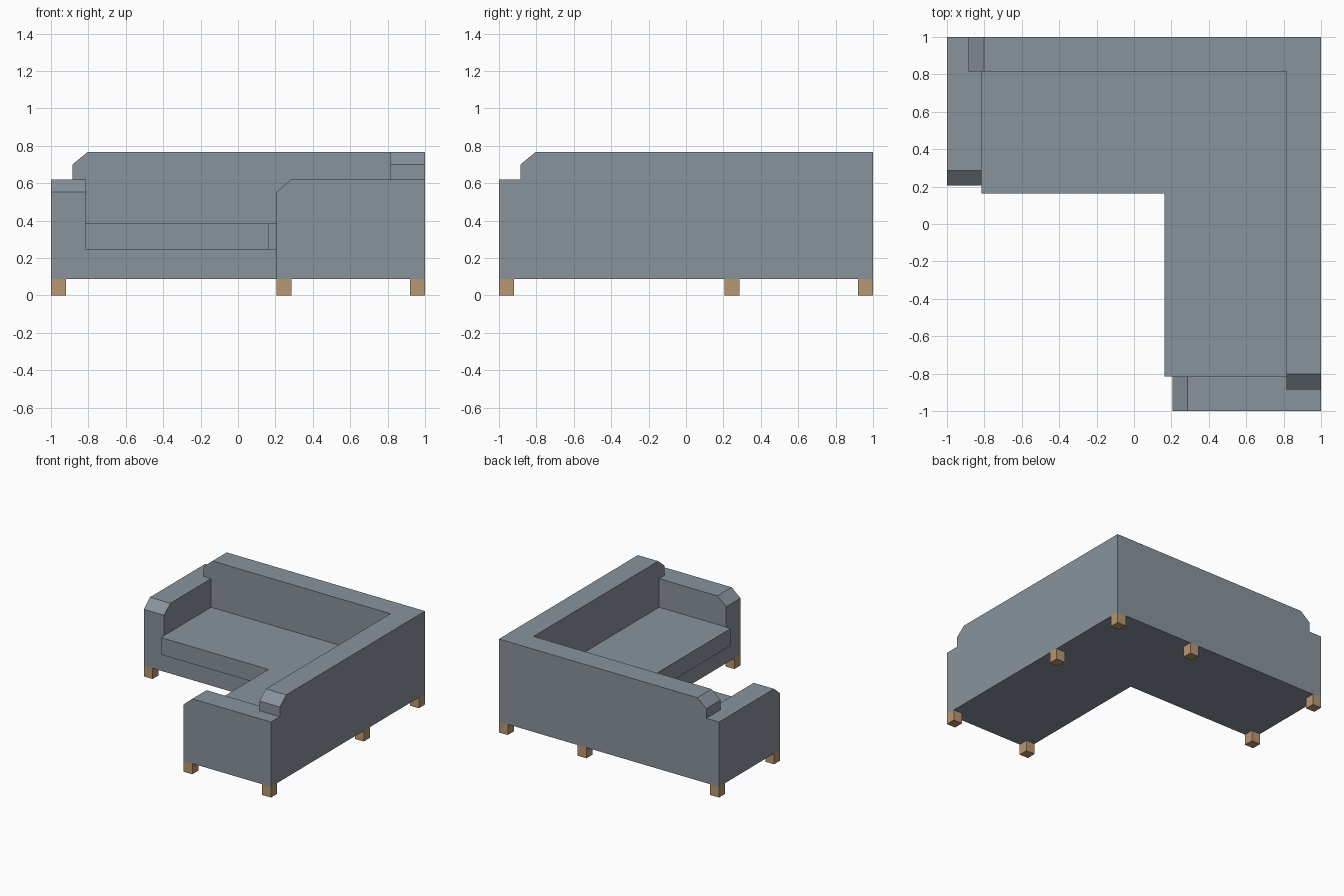
import bpy, bmesh

if "Cube" in bpy.data.objects:
    bpy.data.objects.remove(bpy.data.objects["Cube"])


def material(name, color):
    m = bpy.data.materials.new(name)
    m.diffuse_color = (*color, 1)
    m.use_nodes = True
    m.node_tree.nodes["Principled BSDF"].inputs["Base Color"].default_value = m.diffuse_color
    return m


fabric = material("grey_fabric", (0.25, 0.29, 0.335))
wood = material("light_wood", (0.48, 0.31, 0.165))


def prism(name, profile, lo, hi, place, mat):
    """Extrude a 2D profile from lo to hi; place(u, v, w) gives the 3D point."""
    bm = bmesh.new()
    ends = [[bm.verts.new(place(u, v, w)) for u, v in profile] for w in (lo, hi)]
    bm.faces.new(ends[0])
    bm.faces.new(ends[1])
    n = len(profile)
    for i in range(n):
        j = (i + 1) % n
        bm.faces.new((ends[0][i], ends[0][j], ends[1][j], ends[1][i]))
    bmesh.ops.recalc_face_normals(bm, faces=bm.faces)
    mesh = bpy.data.meshes.new(name)
    bm.to_mesh(mesh)
    bm.free()
    mesh.materials.append(mat)
    obj = bpy.data.objects.new(name, mesh)
    bpy.context.collection.objects.link(obj)
    return obj


def along_x(u, v, w):
    return (u, w, v)


def along_y(u, v, w):
    return (w, u, v)


def upright(u, v, w):
    return (u, v, w)


FLOOR, SEAT, TOP, ARM, BACK = 0.088, 0.245, 0.385, 0.62, 0.768
IN = 0.815       # inner side of arms and backs
EDGE = 0.205     # front edge of the base and arms
LEG = 0.08


def l_shape(front):
    return [(-IN, front), (front, front), (front, -IN),
            (IN, -IN), (IN, IN), (-IN, IN)]


# L-shaped base and overhanging seat cushion
prism("base", l_shape(EDGE), FLOOR, SEAT, upright, fabric)
prism("seat_cushion", l_shape(0.163), SEAT, TOP, upright, fabric)

# Low arms with a chamfered front corner
arm = [(EDGE, FLOOR), (1, FLOOR), (1, ARM), (0.285, ARM), (EDGE, 0.552)]
prism("left_arm", arm, -1, -IN, along_y, fabric)
prism("front_arm", arm, -1, -IN, along_x, fabric)


# Tall backs whose chamfered ends rest partly on the arms
def back_profile(end):
    return [(-IN, FLOOR), (end, FLOOR), (end, BACK), (-0.803, BACK),
            (-0.885, 0.70), (-0.885, ARM), (-IN, ARM)]


prism("rear_back", back_profile(1), IN, 1, along_x, fabric)
prism("right_back", back_profile(IN), IN, 1, along_y, fabric)

# Square legs under the outer corners and the middle of each back
far = 1 - LEG
for i, (x, y) in enumerate([(-1, far), (-1, EDGE), (EDGE, far), (far, far),
                            (far, EDGE), (far, -1), (EDGE, -1)]):
    square = [(x, y), (x + LEG, y), (x + LEG, y + LEG), (x, y + LEG)]
    prism(f"leg_{i + 1}", square, 0, FLOOR, upright, wood)
